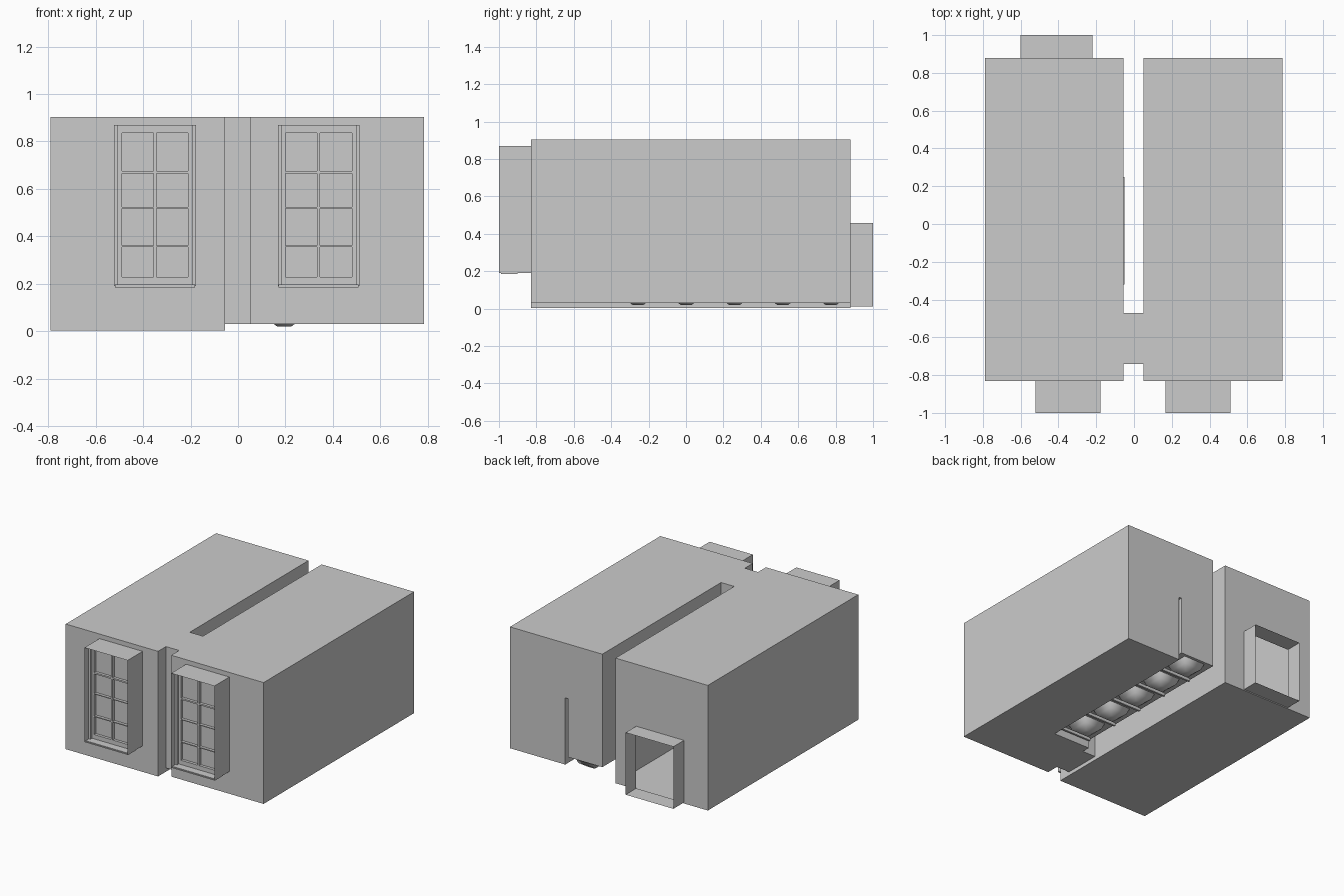
import bpy, bmesh
from mathutils import Vector

if "Cube" in bpy.data.objects:
    bpy.data.objects.remove(bpy.data.objects["Cube"])


class Part:
    """Collects rectangles and boxes into one named object."""
    def __init__(self, name):
        self.name, self.bm = name, bmesh.new()

    def sheet(self, axis, c, u, v, holes=()):
        # Rectangle perpendicular to an axis, with rectangular holes (u0, u1, v0, v1)
        us = sorted({*u, *[h[i] for h in holes for i in (0, 1)]})
        vs = sorted({*v, *[h[i] for h in holes for i in (2, 3)]})

        def point(a, b):
            return {'x': (c, a, b), 'y': (a, c, b), 'z': (a, b, c)}[axis]
        for a, b in zip(us, us[1:]):
            for p, q in zip(vs, vs[1:]):
                m, n = (a + b) / 2, (p + q) / 2
                if any(h[0] < m < h[1] and h[2] < n < h[3] for h in holes):
                    continue
                self.bm.faces.new([self.bm.verts.new(point(*t))
                                   for t in ((a, p), (b, p), (b, q), (a, q))])

    def tube(self, x, y, z):
        # Four sides of an opening running along y
        for c in x:
            self.sheet('x', c, y, z)
        for c in z:
            self.sheet('z', c, x, y)

    def box(self, x, y, z):
        lo, hi = Vector((x[0], y[0], z[0])), Vector((x[1], y[1], z[1]))
        for vert in bmesh.ops.create_cube(self.bm, size=1)['verts']:
            vert.co = (lo + hi) / 2 + vert.co * (hi - lo)

    def done(self, smooth=False):
        bmesh.ops.remove_doubles(self.bm, verts=self.bm.verts, dist=1e-5)
        bmesh.ops.recalc_face_normals(self.bm, faces=self.bm.faces)
        for f in self.bm.faces:
            f.smooth = smooth
        mesh = bpy.data.meshes.new(self.name)
        self.bm.to_mesh(mesh)
        self.bm.free()
        ob = bpy.data.objects.new(self.name, mesh)
        bpy.context.collection.objects.link(ob)


FRONT, BACK, TOP = -0.83, 0.88, 0.903
LX, RX = (-0.79, -0.055), (0.05, 0.785)
Y, WIN_Z = (FRONT, BACK), (0.19, 0.87)
PASS_Y, FLOOR = (-0.74, -0.47), 0.03
WINDOWS = {'left': -0.35, 'right': 0.34}
DOOR = (-0.6, -0.22, 0.01, 0.457)


def win_hole(cx):
    return (cx - 0.172, cx + 0.172, *WIN_Z)


# Left room shell, open at window, doorway and passage
room = Part("left_room")
room.sheet('z', 0.003, LX, Y)
room.sheet('z', TOP, LX, Y)
room.sheet('x', LX[0], Y, (0.003, TOP))
room.sheet('x', LX[1], Y, (0.003, TOP), [(*PASS_Y, FLOOR, TOP)])
room.sheet('y', FRONT, LX, (0.003, TOP), [win_hole(WINDOWS['left'])])
room.sheet('y', BACK, LX, (0.003, TOP), [DOOR])
room.done()

# Right room shell with a raised strip along its inner side
STRIP_X, STRIP_Y, SLOT_X = (0.05, 0.345), (-0.41, BACK), (0.325, 0.345)
STRIP_Z, PART_Z = 0.09, 0.51
room = Part("right_room")
room.sheet('z', FLOOR, RX, Y, [(*STRIP_X, *STRIP_Y)])
room.sheet('z', TOP, RX, Y)
room.sheet('x', RX[1], Y, (FLOOR, TOP))
room.sheet('x', RX[0], Y, (FLOOR, TOP),
           [(*PASS_Y, FLOOR, TOP), (*STRIP_Y, FLOOR, STRIP_Z)])
room.sheet('y', FRONT, RX, (FLOOR, TOP), [win_hole(WINDOWS['right'])])
room.sheet('y', BACK, RX, (FLOOR, TOP),
           [(*STRIP_X, FLOOR, STRIP_Z), (*SLOT_X, FLOOR, PART_Z)])
room.done()

# Raised strip floor and the hollow low partition beside it
strip = Part("raised_strip")
strip.sheet('z', STRIP_Z, (STRIP_X[0], SLOT_X[0]), STRIP_Y)
strip.sheet('y', STRIP_Y[0], STRIP_X, (FLOOR, STRIP_Z))
strip.sheet('y', STRIP_Y[0], SLOT_X, (STRIP_Z, PART_Z))
strip.sheet('x', SLOT_X[0], STRIP_Y, (STRIP_Z, PART_Z))
strip.sheet('x', SLOT_X[1], STRIP_Y, (FLOOR, PART_Z))
strip.sheet('z', PART_Z, SLOT_X, STRIP_Y)
strip.done()

# Five basins bulging below the strip, with dividers between them
basins, dividers = Part("basins"), Part("basin_dividers")
for i in range(5):
    cy = 0.775 - 0.258 * i
    rings = []
    for r, z in ((0.085, STRIP_Z), (0.07, 0.05), (0.03, 0.02)):
        rings.append([basins.bm.verts.new((0.195 + r * a, cy + r * b, z))
                      for a, b in ((-1, -1), (1, -1), (1, 1), (-1, 1))])
    for lo, hi in zip(rings, rings[1:]):
        for k in range(4):
            basins.bm.faces.new((lo[k], lo[k - 1], hi[k - 1], hi[k]))
    basins.bm.faces.new(rings[-1])
    dividers.box((0.06, SLOT_X[0]), (cy - 0.136, cy - 0.122), (0.07, STRIP_Z))
basins.done(smooth=True)
dividers.done()

# Passage joining the rooms
link = Part("passage")
link.tube((LX[1], RX[0]), PASS_Y, (FLOOR, TOP))
link.bm.faces.ensure_lookup_table()
bmesh.ops.delete(link.bm, geom=link.bm.faces[:2], context='FACES')
for y in PASS_Y:
    link.sheet('y', y, (LX[1], RX[0]), (FLOOR, TOP))
link.done()

# Doorway reveal
door = Part("doorway")
door.tube(DOOR[:2], (BACK, 1.0), DOOR[2:])
door.done()

# Shallow wall board niche in the left room
board = Part("wall_board")
board.box((LX[1] - 0.002, LX[1] + 0.004), (-0.32, 0.25), (0.33, 0.68))
board.done()

# Windows: reveal, sill, glazed frame with eight panes
ROWS = ((0.228, 0.355), (0.362, 0.518), (0.524, 0.664), (0.675, 0.835))
for side, cx in WINDOWS.items():
    x = (cx - 0.172, cx + 0.172)
    reveal = Part(side + "_window_reveal")
    reveal.tube(x, (-1.0, FRONT), WIN_Z)
    reveal.done()

    sill = Part(side + "_window_sill")
    sill.box((x[0] + 0.003, x[1] - 0.003), (-0.99, -0.9), (0.185, 0.197))
    sill.done()

    frame = Part(side + "_window_frame")
    holes = [(cx + a, cx + b, *row) for row in ROWS
             for a, b in ((-0.14, -0.006), (0.006, 0.14))]
    for y in (-0.935, -0.91):
        frame.sheet('y', y, x, WIN_Z, holes)
    for h in holes:
        frame.tube(h[:2], (-0.935, -0.91), h[2:])
    # Raised rail around the casement
    frame.box((x[0], x[0] + 0.015), (-0.955, -0.935), WIN_Z)
    frame.box((x[1] - 0.015, x[1]), (-0.955, -0.935), WIN_Z)
    frame.done()

    glass = Part(side + "_window_glass")
    glass.sheet('y', -0.915, (cx - 0.15, cx + 0.15), (0.22, 0.84))
    glass.done()
